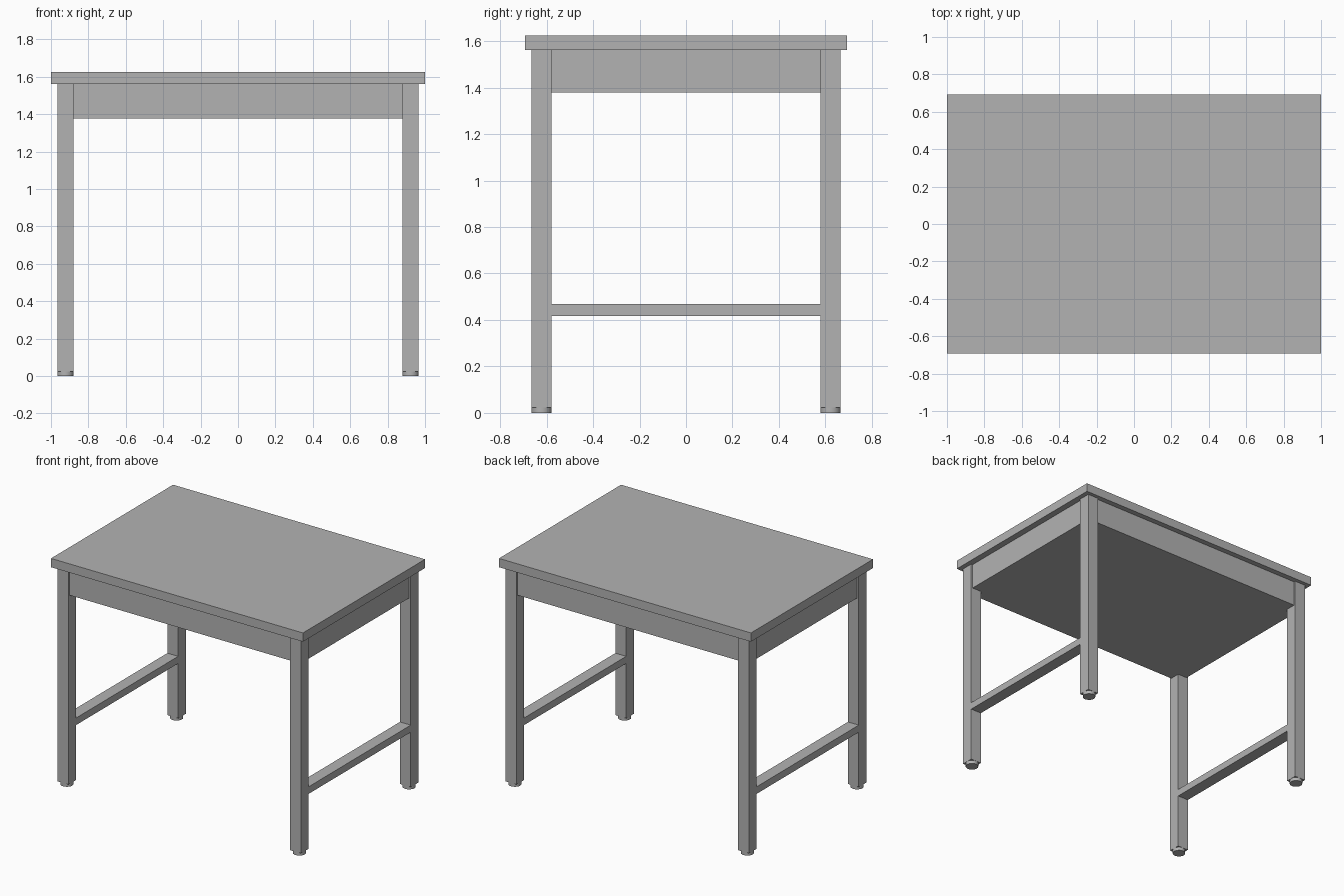
import bpy

cube = bpy.data.objects.get("Cube")
if cube:
    bpy.data.objects.remove(cube, do_unlink=True)

# Single grey finish
grey = bpy.data.materials.new("plain_grey")
grey.use_nodes = True
colour = (0.45, 0.45, 0.45, 1)
grey.diffuse_color = colour
grey.node_tree.nodes["Principled BSDF"].inputs["Base Color"].default_value = colour


def box(name, low, high):
    """Box spanning two opposite corners."""
    centre = [(a + b) / 2 for a, b in zip(low, high)]
    bpy.ops.mesh.primitive_cube_add(size=1, location=centre)
    ob = bpy.context.object
    ob.name = name
    ob.scale = [b - a for a, b in zip(low, high)]
    bpy.ops.object.transform_apply(location=False, rotation=False, scale=True)
    ob.data.materials.append(grey)
    return ob


def foot(name, x, y):
    bpy.ops.mesh.primitive_cylinder_add(vertices=24, radius=FOOT_RADIUS, depth=LEG_BASE,
                                        location=(x, y, LEG_BASE / 2))
    ob = bpy.context.object
    ob.name = name
    ob.data.materials.append(grey)
    bpy.ops.object.shade_smooth_by_angle()


TOP, UNDERSIDE, APRON_BASE = 1.625, 1.562, 1.378
LEG_BASE, FOOT_RADIUS = 0.024, 0.043
OUT_X, IN_X = 0.966, 0.88
OUT_Y, IN_Y = 0.665, 0.579
RECESS = 0.012

# Table top
box("table_top", (-1, -0.692, UNDERSIDE), (1, 0.692, TOP))

# Closed apron body: two crossing blocks that fit between the legs
ax, ay = OUT_X - RECESS, OUT_Y - RECESS
box("apron_front_to_back", (-IN_X, -ay, APRON_BASE), (IN_X, ay, UNDERSIDE))
for side, s in (("left", 1), ("right", -1)):
    xs = sorted((s * IN_X, s * ax))
    box(f"{side}_apron", (xs[0], -IN_Y, APRON_BASE), (xs[1], IN_Y, UNDERSIDE))

# Legs, feet and side stretchers
for side, sx in (("left", 1), ("right", -1)):
    x0, x1 = sorted((sx * IN_X, sx * OUT_X))
    for end, sy in (("front", -1), ("back", 1)):
        y0, y1 = sorted((sy * IN_Y, sy * OUT_Y))
        box(f"{end}_{side}_leg", (x0, y0, LEG_BASE), (x1, y1, UNDERSIDE))
        foot(f"{end}_{side}_foot", (x0 + x1) / 2, (y0 + y1) / 2)
    box(f"{side}_stretcher", (x0, -IN_Y, 0.418), (x1, IN_Y, 0.469))
